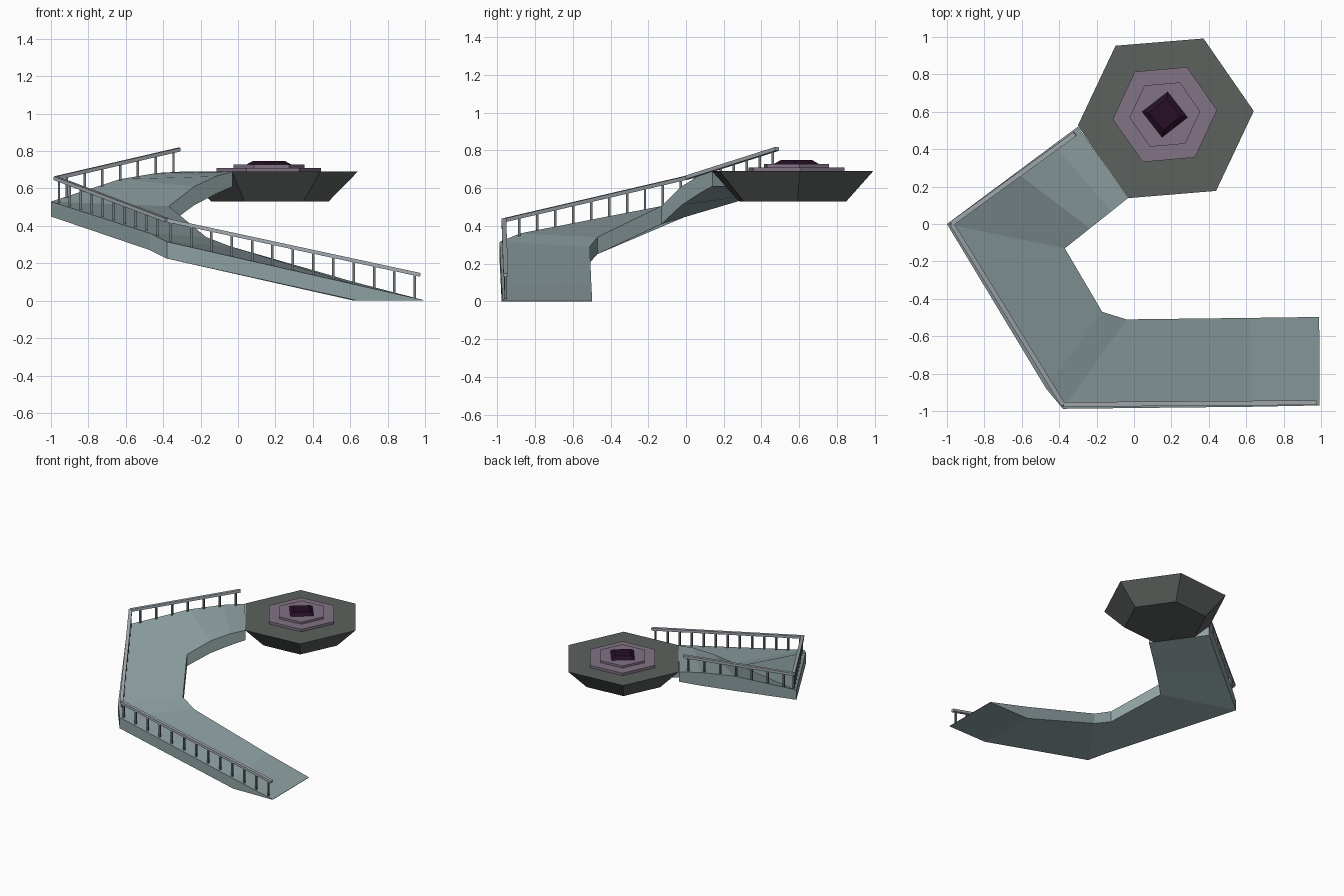
import bpy, bmesh, math
from mathutils import Vector

if "Cube" in bpy.data.objects:
    bpy.data.objects.remove(bpy.data.objects["Cube"])


def material(name, rgb):
    m = bpy.data.materials.new(name)
    lin = [((c / 255 + 0.055) / 1.055) ** 2.4 if c > 10 else c / 255 / 12.92 for c in rgb]
    m.diffuse_color = (*lin, 1)
    m.use_nodes = True
    m.node_tree.nodes["Principled BSDF"].inputs["Base Color"].default_value = m.diffuse_color
    return m


DECK = material("blue_grey_deck", (142, 160, 162))
STONE = material("dark_grey_stone", (92, 98, 94))
PURPLE = material("dusty_purple", (130, 115, 134))
DARK = material("dark_plum", (38, 15, 38))
RAIL = material("light_grey_metal", (165, 172, 178))
POST = material("mid_grey_metal", (112, 122, 127))


def make_object(name, bm, mat):
    bmesh.ops.recalc_face_normals(bm, faces=bm.faces)
    mesh = bpy.data.meshes.new(name)
    bm.to_mesh(mesh)
    bm.free()
    mesh.materials.append(mat)
    ob = bpy.data.objects.new(name, mesh)
    bpy.context.collection.objects.link(ob)
    return ob


def loft(bm, rings):
    """Skin a list of equal point rings and cap both ends."""
    vs = [[bm.verts.new(p) for p in r] for r in rings]
    n = len(vs[0])
    for a, b in zip(vs, vs[1:]):
        for i in range(n):
            j = (i + 1) % n
            bm.faces.new((a[i], a[j], b[j], b[i]))
    bm.faces.new(vs[0])
    bm.faces.new(vs[-1])


def frustum(name, centre, sides, turn, r0, r1, z0, z1, mat):
    bm = bmesh.new()
    rings = []
    for r, z in ((r0, z0), (r1, z1)):
        rings.append([(centre[0] + r * math.cos(math.radians(turn) + math.tau * i / sides),
                       centre[1] + r * math.sin(math.radians(turn) + math.tau * i / sides), z)
                      for i in range(sides)])
    loft(bm, rings)
    return make_object(name, bm, mat)


def bar(bm, a, b, w, h):
    """Rectangular bar from a to b, w wide sideways and h deep."""
    d = (b - a).normalized()
    ref = Vector((0, 0, 1)) if abs(d.z) < 0.9 else Vector((0, 1, 0))
    s = d.cross(ref).normalized()
    u = s.cross(d)
    corners = [s * w / 2 * x + u * h / 2 * y for x, y in ((-1, -1), (1, -1), (1, 1), (-1, 1))]
    loft(bm, [[p + c for c in corners] for p in (a, b)])


# Winding ramp: outer x, y, top, bottom, then inner x, y, top, bottom
stations = [
    (0.993, -0.97, 0.003, 0.0, 0.99, -0.497, 0.003, 0.0),
    (0.64, -0.977, 0.083, 0.0, 0.62, -0.502, 0.10, 0.0),
    (-0.38, -0.988, 0.315, 0.225, -0.04, -0.51, 0.29, 0.205),
    (-0.47, -0.88, 0.36, 0.27, -0.17, -0.47, 0.34, 0.25),
    (-1.0, 0.0, 0.53, 0.45, -0.37, -0.13, 0.505, 0.41),
    (-0.63, 0.275, 0.65, 0.53, -0.235, -0.023, 0.61, 0.51),
    (-0.43, 0.424, 0.683, 0.575, -0.12, 0.068, 0.665, 0.57),
    (-0.30, 0.52, 0.69, 0.61, -0.03, 0.14, 0.69, 0.61),
]
bm = bmesh.new()
loft(bm, [[(ox, oy, ot), (ix, iy, it), (ix, iy, ib), (ox, oy, ob)]
          for ox, oy, ot, ob, ix, iy, it, ib in stations])
make_object("ramp", bm, DECK)

# Hexagonal platform with stepped dais and dark centre block
frustum("platform", (0.17, 0.565), 6, 4.7, 0.315, 0.472, 0.53, 0.69, STONE)
frustum("lower_step", (0.165, 0.585), 6, 5, 0.28, 0.28, 0.685, 0.71, PURPLE)
frustum("upper_step", (0.165, 0.585), 6, 5, 0.19, 0.19, 0.705, 0.727, PURPLE)
frustum("centre_block", (0.165, 0.585), 4, -7, 0.126, 0.085, 0.725, 0.748, DARK)

# Handrail in three straight runs along the outer edge
path = [Vector(p) for p in ((0.975, -0.955, 0.138), (-0.38, -0.965, 0.43),
                            (-0.975, 0.002, 0.655), (-0.315, 0.482, 0.808))]
bm = bmesh.new()
for a, b in zip(path, path[1:]):
    bar(bm, a, b, 0.025, 0.02)
make_object("handrail", bm, RAIL)


# Posts from the deck up to the rail
def deck_height(p):
    best = None
    for a, b in zip(stations, stations[1:]):
        a2, b2, p2 = Vector(a[:2]), Vector(b[:2]), p.xy
        d = b2 - a2
        t = min(1, max(0, (p2 - a2).dot(d) / d.length_squared))
        gap = (a2 + d * t - p2).length
        if best is None or gap < best[0]:
            best = (gap, a[2] + (b[2] - a[2]) * t)
    return best[1]


bm = bmesh.new()
for (a, b), n, t0, t1 in zip(zip(path, path[1:]), (13, 10, 7), (0.022, 0.085, 0.09), (0.985, 0.97, 0.955)):
    for i in range(n):
        top = a.lerp(b, t0 + (t1 - t0) * i / (n - 1))
        bar(bm, Vector((top.x, top.y, deck_height(top) - 0.01)), top, 0.013, 0.013)
make_object("rail_posts", bm, POST)
